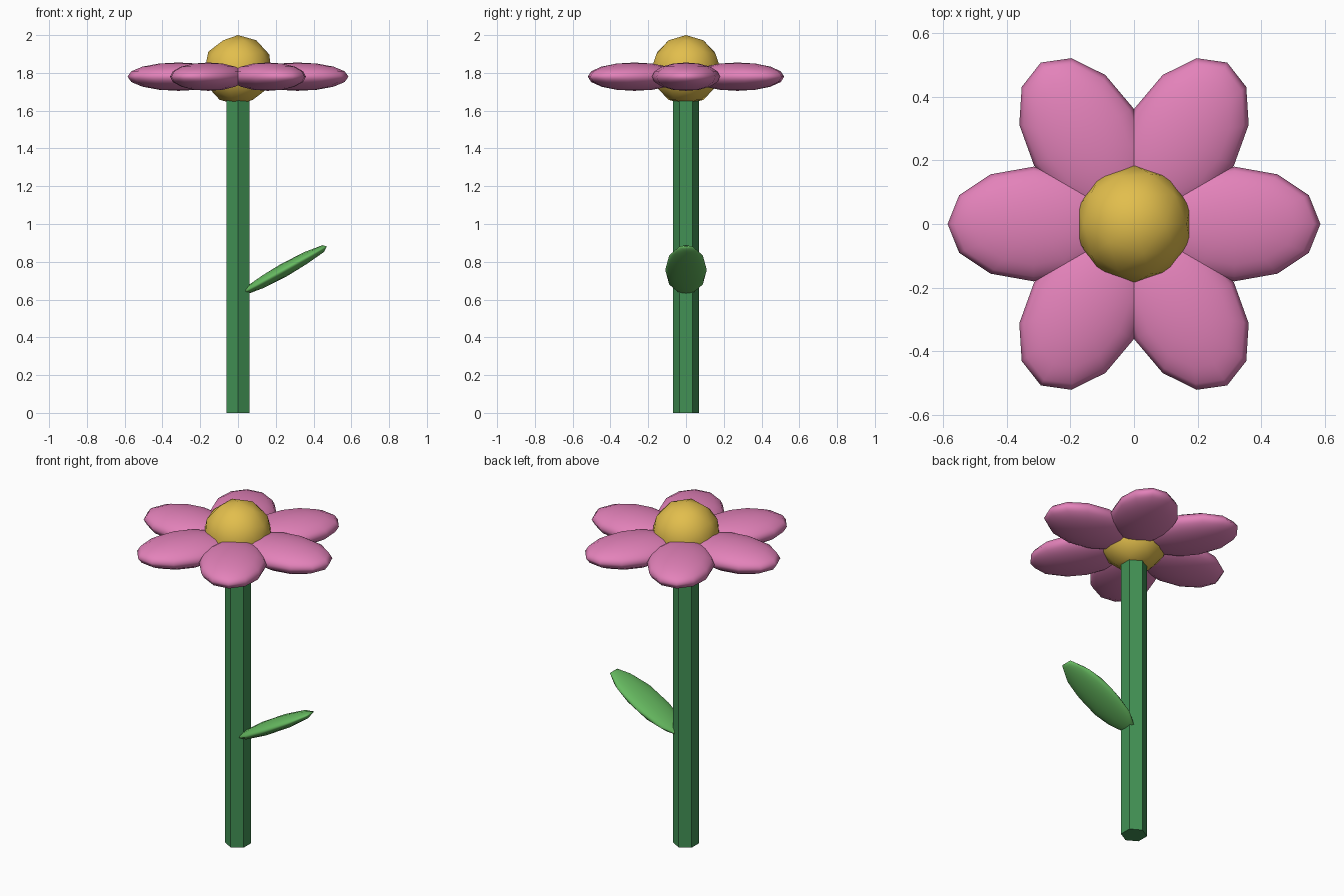
import bpy
import math

cube = bpy.data.objects.get("Cube")
if cube:
    bpy.data.objects.remove(cube, do_unlink=True)


def material(name, rgb):
    mat = bpy.data.materials.new(name)
    mat.use_nodes = True
    color = (*rgb, 1.0)
    mat.diffuse_color = color
    mat.node_tree.nodes["Principled BSDF"].inputs["Base Color"].default_value = color
    return mat


stem_green = material("stem green", (0.054, 0.283, 0.089))
leaf_green = material("leaf green", (0.133, 0.49, 0.117))
petal_pink = material("petal pink", (0.77, 0.223, 0.49))
center_yellow = material("center yellow", (0.76, 0.515, 0.073))


def finish(name, mat, scale=(1, 1, 1), smooth=True):
    """Name, size, colour and shade the newly added primitive."""
    obj = bpy.context.object
    obj.name = name
    obj.scale = scale
    obj.data.materials.append(mat)
    if smooth:
        bpy.ops.object.shade_smooth()
    return obj


# Hexagonal stem, its top hidden in the flower center
stem_height = 1.75
bpy.ops.mesh.primitive_cylinder_add(vertices=6, radius=0.07, depth=stem_height,
                                    location=(0, 0, stem_height / 2))
finish("stem", stem_green, smooth=False)

# Faceted round flower center
bpy.ops.mesh.primitive_ico_sphere_add(subdivisions=2, radius=0.185,
                                      location=(0, 0, 1.815))
finish("flower_center", center_yellow)

# Ring of six flattened petals
for i in range(6):
    angle = i * math.tau / 6
    bpy.ops.mesh.primitive_uv_sphere_add(
        segments=12, ring_count=8, radius=1,
        location=(0.315 * math.cos(angle), 0.315 * math.sin(angle), 1.78),
        rotation=(0, 0, angle))
    finish(f"petal_{i + 1}", petal_pink, (0.27, 0.18, 0.075))

# Single leaf slanting up and out from the stem
bpy.ops.mesh.primitive_ico_sphere_add(subdivisions=2, radius=1,
                                      location=(0.245, 0, 0.757),
                                      rotation=(0, math.radians(-29), 0))
finish("leaf", leaf_green, (0.27, 0.11, 0.036))
